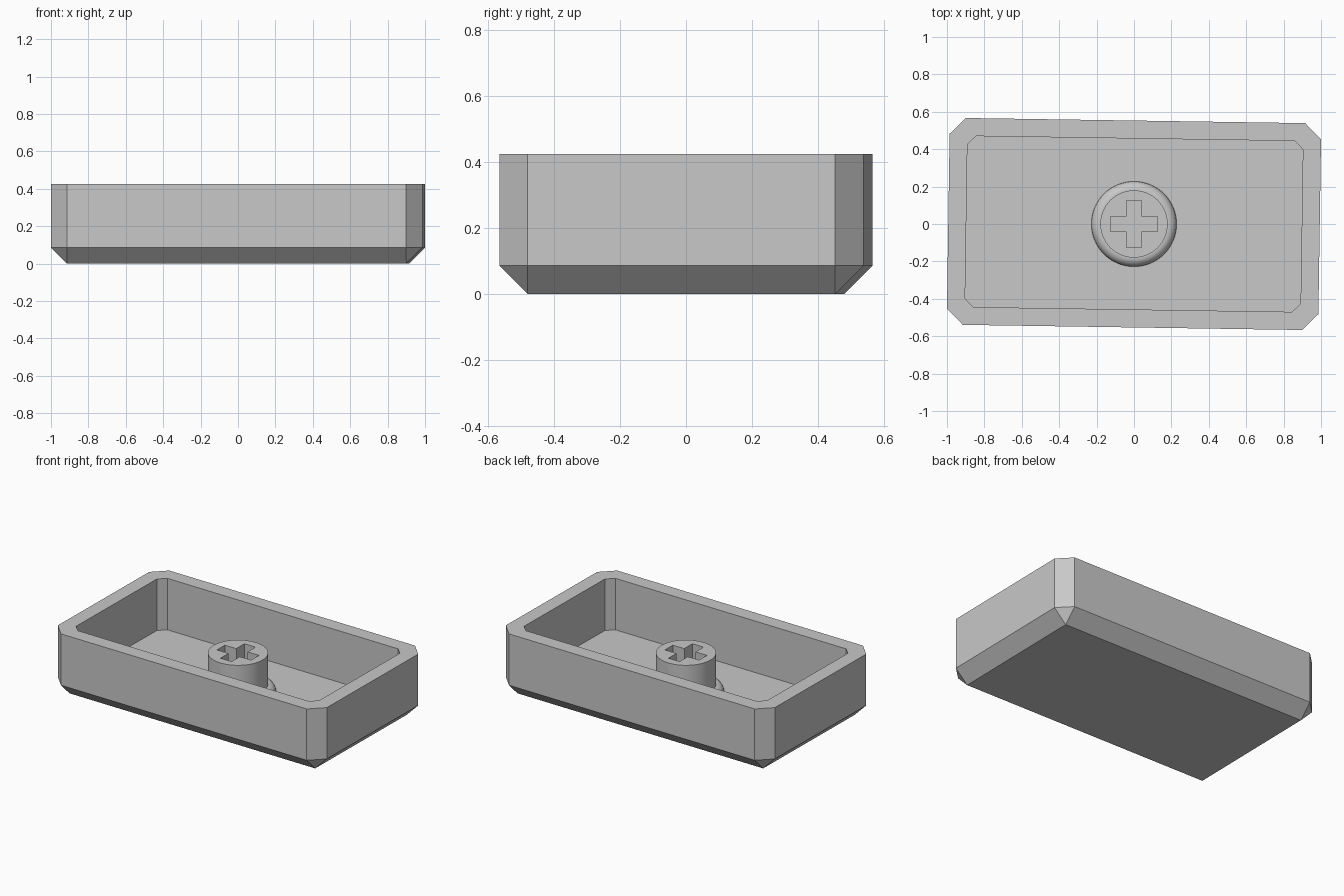
import bpy, bmesh, math
from mathutils import Matrix, Vector

old = bpy.data.objects.get("Cube")
if old:
    bpy.data.objects.remove(old, do_unlink=True)

YAW = -0.0151      # slight twist of the tray about z
RIM = 0.425
FLOOR = 0.085
STEM_TOP = 0.34
STEM_R = 0.18

grey = bpy.data.materials.new("light grey")
grey.use_nodes = True
grey.diffuse_color = (0.58, 0.58, 0.58, 1)
grey.node_tree.nodes["Principled BSDF"].inputs["Base Color"].default_value = (0.58, 0.58, 0.58, 1)


def make_object(name, bm):
    bmesh.ops.recalc_face_normals(bm, faces=bm.faces)
    mesh = bpy.data.meshes.new(name)
    bm.to_mesh(mesh)
    bm.free()
    mesh.materials.append(grey)
    obj = bpy.data.objects.new(name, mesh)
    bpy.context.collection.objects.link(obj)
    return obj


def box(half_x, half_y, z0, z1, chamfer=0, bevel_bottom=False):
    """Box with chamfered upright edges and, if asked, chamfered bottom edges."""
    bm = bmesh.new()
    bmesh.ops.create_cube(bm, size=2)
    bmesh.ops.scale(bm, vec=(half_x, half_y, (z1 - z0) / 2), verts=bm.verts)
    bmesh.ops.translate(bm, vec=(0, 0, (z0 + z1) / 2), verts=bm.verts)
    if chamfer:
        def wanted(e):
            a, b = (v.co.z for v in e.verts)
            return abs(a - b) > 0.01 or (bevel_bottom and max(a, b) < z0 + 0.01)
        bmesh.ops.bevel(bm, geom=[e for e in bm.edges if wanted(e)], offset=chamfer,
                        offset_type='OFFSET', segments=1, profile=0.5, affect='EDGES')
    return bm


def cut(obj, cutter):
    mod = obj.modifiers.new("cut", 'BOOLEAN')
    mod.operation = 'DIFFERENCE'
    mod.solver = 'EXACT'
    mod.object = cutter
    bpy.context.view_layer.objects.active = obj
    bpy.ops.object.modifier_apply(modifier=mod.name)
    bpy.data.objects.remove(cutter, do_unlink=True)


def smooth(obj):
    bpy.ops.object.select_all(action='DESELECT')
    obj.select_set(True)
    bpy.context.view_layer.objects.active = obj
    bpy.ops.object.shade_smooth_by_angle(angle=math.radians(30))


# Tray: chamfered block hollowed from above
tray = make_object("tray", box(0.993, 0.553, 0, RIM, 0.086, True))
cut(tray, make_object("cavity_cutter", box(0.897, 0.457, FLOOR, RIM + 0.2, 0.045)))
tray.data.transform(Matrix.Rotation(YAW, 4, 'Z'))

# Stem: round post with a cross-shaped socket
bm = bmesh.new()
bmesh.ops.create_cone(bm, cap_ends=True, segments=64, radius1=STEM_R, radius2=STEM_R,
                      depth=STEM_TOP - 0.05)
bmesh.ops.translate(bm, vec=(0, 0, (STEM_TOP + 0.05) / 2), verts=bm.verts)
stem = make_object("stem", bm)
for half_x, half_y in ((0.125, 0.041), (0.041, 0.125)):
    cut(stem, make_object("socket_cutter", box(half_x, half_y, FLOOR + 0.01, STEM_TOP + 0.1)))
smooth(stem)

# Rounded collar where the stem meets the floor
bm = bmesh.new()
profile = [bm.verts.new((STEM_R + 0.048 * math.cos(a), 0, FLOOR + 0.048 * math.sin(a)))
           for a in (math.tau * i / 20 for i in range(20))]
edges = [bm.edges.new((profile[i - 1], v)) for i, v in enumerate(profile)]
bmesh.ops.spin(bm, geom=profile + edges, cent=Vector(), axis=(0, 0, 1),
               angle=math.tau, steps=64, use_merge=True)
bmesh.ops.remove_doubles(bm, verts=bm.verts, dist=0.0001)
smooth(make_object("stem_collar", bm))
